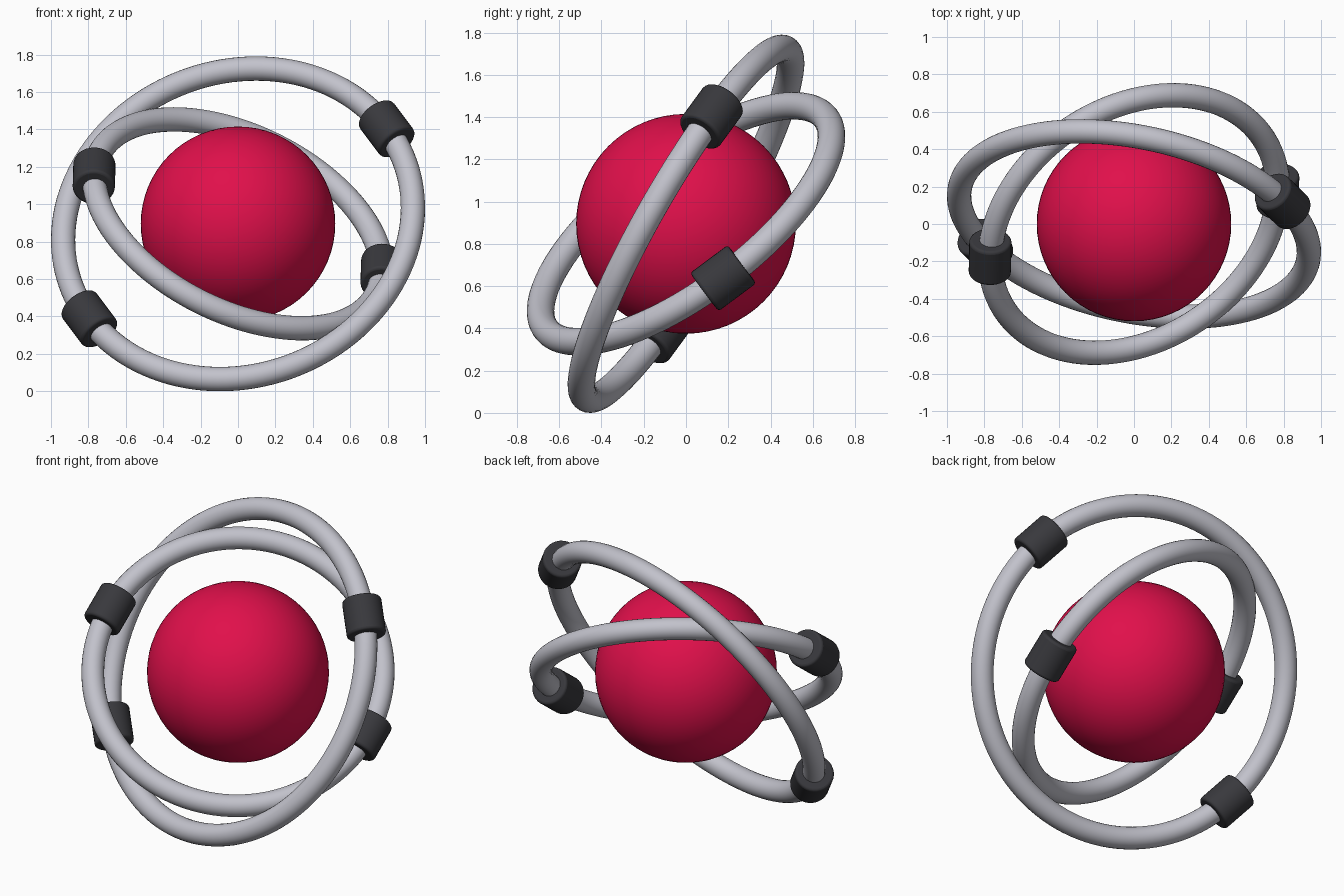
import bpy
from mathutils import Vector

cube = bpy.data.objects.get("Cube")
if cube:
    bpy.data.objects.remove(cube, do_unlink=True)

CENTRE = Vector((0, 0, 0.895))
TUBE = 0.065


def material(name, rgb):
    mat = bpy.data.materials.new(name)
    mat.use_nodes = True
    mat.diffuse_color = (*rgb, 1)
    mat.node_tree.nodes["Principled BSDF"].inputs["Base Color"].default_value = (*rgb, 1)
    return mat


crimson = material("crimson", (0.75, 0.005, 0.07))
silver = material("silver grey", (0.54, 0.54, 0.60))
charcoal = material("charcoal", (0.04, 0.04, 0.046))


def finish(name, mat):
    obj = bpy.context.object
    obj.name = name
    obj.data.materials.append(mat)
    return obj


def aim(direction):
    return direction.to_track_quat("Z", "Y").to_euler()


def ring_with_clamps(name, radius, normal, clamp_side):
    normal = Vector(normal).normalized()
    # Round tube ring
    bpy.ops.mesh.primitive_torus_add(
        major_radius=radius, minor_radius=TUBE, major_segments=128,
        minor_segments=24, location=CENTRE, rotation=aim(normal))
    finish(name + "_ring", silver)
    bpy.ops.object.shade_smooth()

    # Two opposite clamps threaded on the tube
    spoke = Vector(clamp_side)
    spoke = (spoke - normal * spoke.dot(normal)).normalized()
    for side, sign in (("left", 1), ("right", -1)):
        bpy.ops.mesh.primitive_cylinder_add(
            vertices=32, radius=0.113, depth=0.222,
            location=CENTRE + spoke * radius * sign,
            rotation=aim(normal.cross(spoke)))
        clamp = finish(f"{name}_clamp_{side}", charcoal)
        bevel = clamp.modifiers.new("rounded_rims", "BEVEL")
        bevel.width = 0.015
        bevel.segments = 3
        bevel.limit_method = "ANGLE"
        bevel.angle_limit = 0.8
        bpy.ops.object.shade_smooth_by_angle()


# Central ball
bpy.ops.mesh.primitive_uv_sphere_add(segments=64, ring_count=32, radius=0.52, location=CENTRE)
finish("core_ball", crimson)
bpy.ops.object.shade_smooth()

# Tilted orbit rings
ring_with_clamps("outer", 0.951, (-0.182, -0.854, 0.488), (0.79, 0.12, 0.505))
ring_with_clamps("inner", 0.83, (0.374, -0.557, 0.738), (0.78, 0.17, -0.25))
